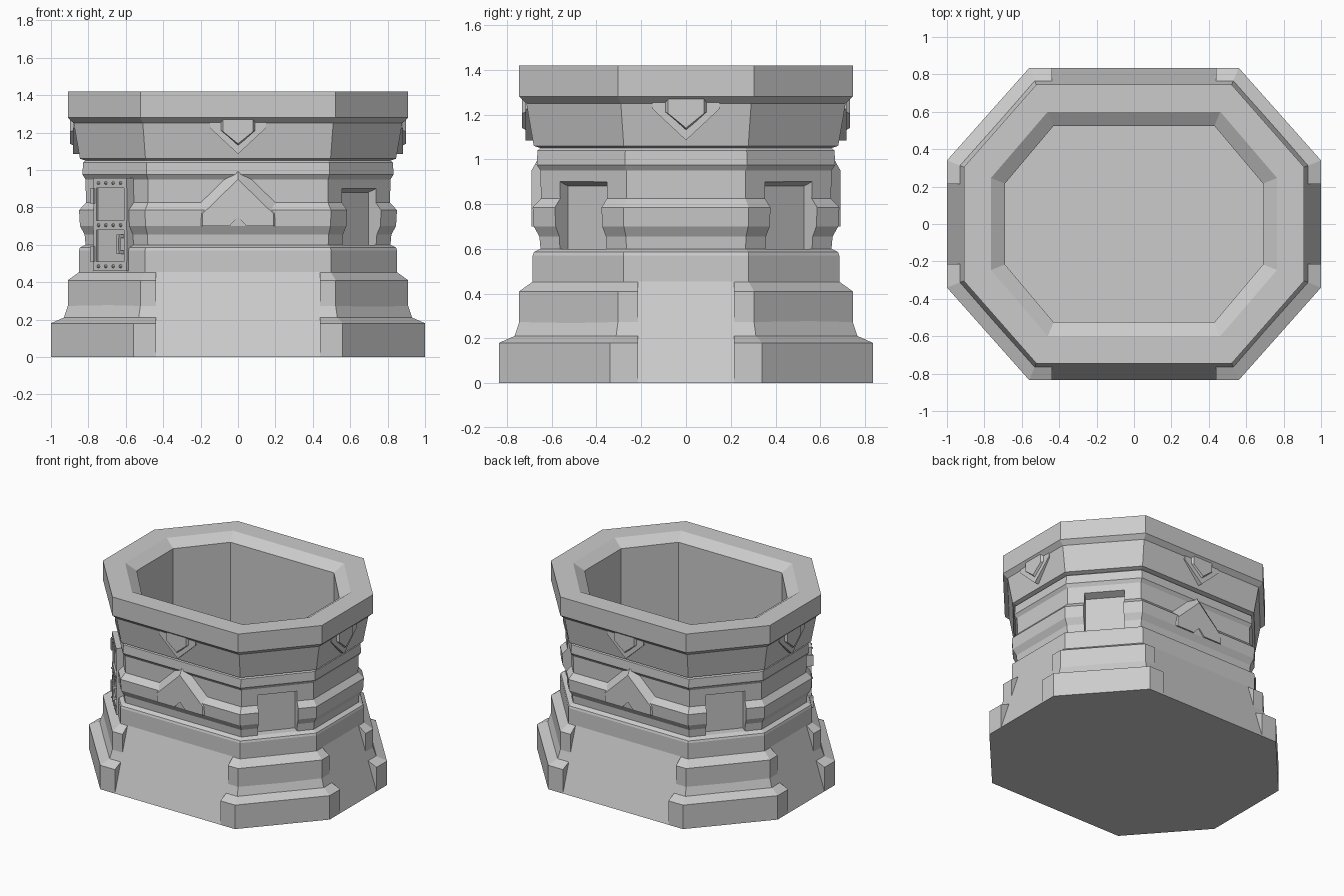
import bpy, bmesh, math
from mathutils import Matrix, Vector

if "Cube" in bpy.data.objects:
    bpy.data.objects.remove(bpy.data.objects["Cube"])

stone = bpy.data.materials.new("grey stone")
stone.diffuse_color = (0.6, 0.6, 0.6, 1)
stone.use_nodes = True
stone.node_tree.nodes["Principled BSDF"].inputs["Base Color"].default_value = stone.diffuse_color


def finish(name, bm):
    bmesh.ops.recalc_face_normals(bm, faces=bm.faces)
    me = bpy.data.meshes.new(name)
    bm.to_mesh(me)
    bm.free()
    me.materials.append(stone)
    ob = bpy.data.objects.new(name, me)
    bpy.context.collection.objects.link(ob)
    return ob


def loft(name, rings):
    """Skin a list of equal-length 3D rings and cap both ends."""
    bm = bmesh.new()
    vs = [[bm.verts.new(p) for p in r] for r in rings]
    n = len(rings[0])
    for a, b in zip(vs, vs[1:]):
        for i in range(n):
            j = (i + 1) % n
            bm.faces.new((a[i], a[j], b[j], b[i]))
    bm.faces.new(vs[0])
    bm.faces.new(vs[-1])
    return finish(name, bm)


def octagon(d, z):
    """Footprint octagon moved inward by d."""
    hx, hy, cx, cy = 1 - d, .835 - d, .56 - .42 * d, .34 - .4 * d
    return [(cx, -hy, z), (hx, -cy, z), (hx, cy, z), (cx, hy, z),
            (-cx, hy, z), (-hx, cy, z), (-hx, -cy, z), (-cx, -hy, z)]


def prism(name, frame, back, front, v0, v1):
    """Solid between two (across, height) outlines at outward distances v0, v1."""
    o, u, v = frame
    return loft(name, [[u * a + v * dist + Vector((0, 0, z)) + o for a, z in poly]
                       for poly, dist in ((back, v0), (front, v1))])


def box(u0, u1, z0, z1):
    return [(u0, z0), (u1, z0), (u1, z1), (u0, z1)]


def frame(x, y, centre=0):
    v = Vector((x, y, 0)).normalized()
    u = Vector((-v.y, v.x, 0))
    return (u * centre, u, v)


# Tower body: sloped foot, banded wall, rim and hollow inside
profile = [(0, 0), (.15, .455), (.15, .57), (.155, .585), (.185, .6), (.18, .655),
           (.155, .70), (.15, .785), (.187, .825), (.185, .95), (.168, .975),
           (.172, 1.04), (.185, 1.05), (.155, 1.06), (.122, 1.25), (.09, 1.28),
           (.09, 1.42), (.235, 1.42), (.31, 1.37), (.31, .46)]
body = loft("tower_body", [octagon(d, z) for d, z in profile])

# Window recesses in three diagonal walls
NX, NY = .755, .655
for sx, sy in ((1, -1), (1, 1), (-1, 1)):
    f0 = frame(sx * NX, sy * NY)
    mid = Vector((sx * .66, sy * .469, 0)).dot(f0[1])
    f = frame(sx * NX, sy * NY, mid)
    cut = prism("window_cutter", f, box(-.138, .138, .6, .88),
                box(-.138, .138, .6, .94), .735, .9)
    cut.hide_render = True
    m = body.modifiers.new("window", 'BOOLEAN')
    m.operation, m.solver, m.object = 'DIFFERENCE', 'EXACT', cut
    bpy.context.view_layer.objects.active = body
    bpy.ops.object.modifier_apply(modifier=m.name)
    bpy.data.objects.remove(cut)

# Stepped corner plinths
for sx in (1, -1):
    for sy in (1, -1):
        rings = []
        for d, z in ((0, 0), (0, .18), (.09, .22), (.09, .41), (.155, .457)):
            hx, hy, cx, cy = 1 - d, .835 - d, .56 - .42 * d, .34 - .4 * d
            pts = [(.438, hy), (cx, hy), (hx, cy), (hx, .215), (.438, .215)]
            rings.append([(sx * x, sy * y, z) for x, y in pts])
        loft("corner_plinth", rings)

# Pointed shields under the rim on the four main walls
for x, y, wall in ((0, -1, .685), (0, 1, .685), (1, 0, .85), (-1, 0, .85)):
    f = frame(x, y)

    def shield(w, side, tip):
        return [(-w, 1.275), (-w, side), (0, tip), (w, side), (w, 1.275)]
    prism("shield_base", f, shield(.15, 1.225, 1.085), shield(.15, 1.225, 1.085),
          wall - .03, wall + .032)
    prism("shield_centre", f, shield(.10, 1.215, 1.125), shield(.08, 1.205, 1.14),
          wall + .02, wall + .048)

# Peaked trim on the front and back band
for y in (-1, 1):
    def peak(w, side, top):
        return [(-w, .70), (-w, side), (0, top), (w, side), (w, .70),
                (.045, .70), (0, .75), (-.045, .70)]
    f = frame(0, y)
    prism("peak_trim", f, peak(.23, .80, 1.03), peak(.19, .765, .95), .645, .69)

# Door on the front left diagonal wall
f0 = frame(-NX, -NY)
f = frame(-NX, -NY, Vector((-.66, -.469, 0)).dot(f0[1]))


def slab(name, u0, u1, z0, z1, v1, v0=.78):
    return prism(name, f, box(u0, u1, z0, z1), box(u0, u1, z0, z1), v0, v1)


slab("door_panel", -.135, .135, .46, .955, .826)
for u in (-.125, .125):
    slab("door_stile", u - .012, u + .012, .46, .955, .836)
for z in (.485, .705, .93):
    slab("door_band", -.137, .137, z - .026, z + .026, .84)
    for k in range(4):
        u = -.09 + .06 * k
        hexa = [(u + .011 * math.cos(a * math.pi / 3), z + .011 * math.sin(a * math.pi / 3))
                for a in range(6)]
        tip = [(u + (a - u) * .5, z + (b - z) * .5) for a, b in hexa]
        prism("door_rivet", f, hexa, tip, .838, .85)
for z in (.55, .86):
    slab("door_hinge", -.15, -.125, z - .04, z + .04, .848)

# Door handle
side = 1 if f[1].x > 0 else -1
slab("handle_grip", side * .09 - .008, side * .09 + .008, .56, .645, .862, .85)
for z in (.56, .645):
    slab("handle_mount", side * .09 - .01, side * .09 + .01, z - .01, z + .01, .862)
